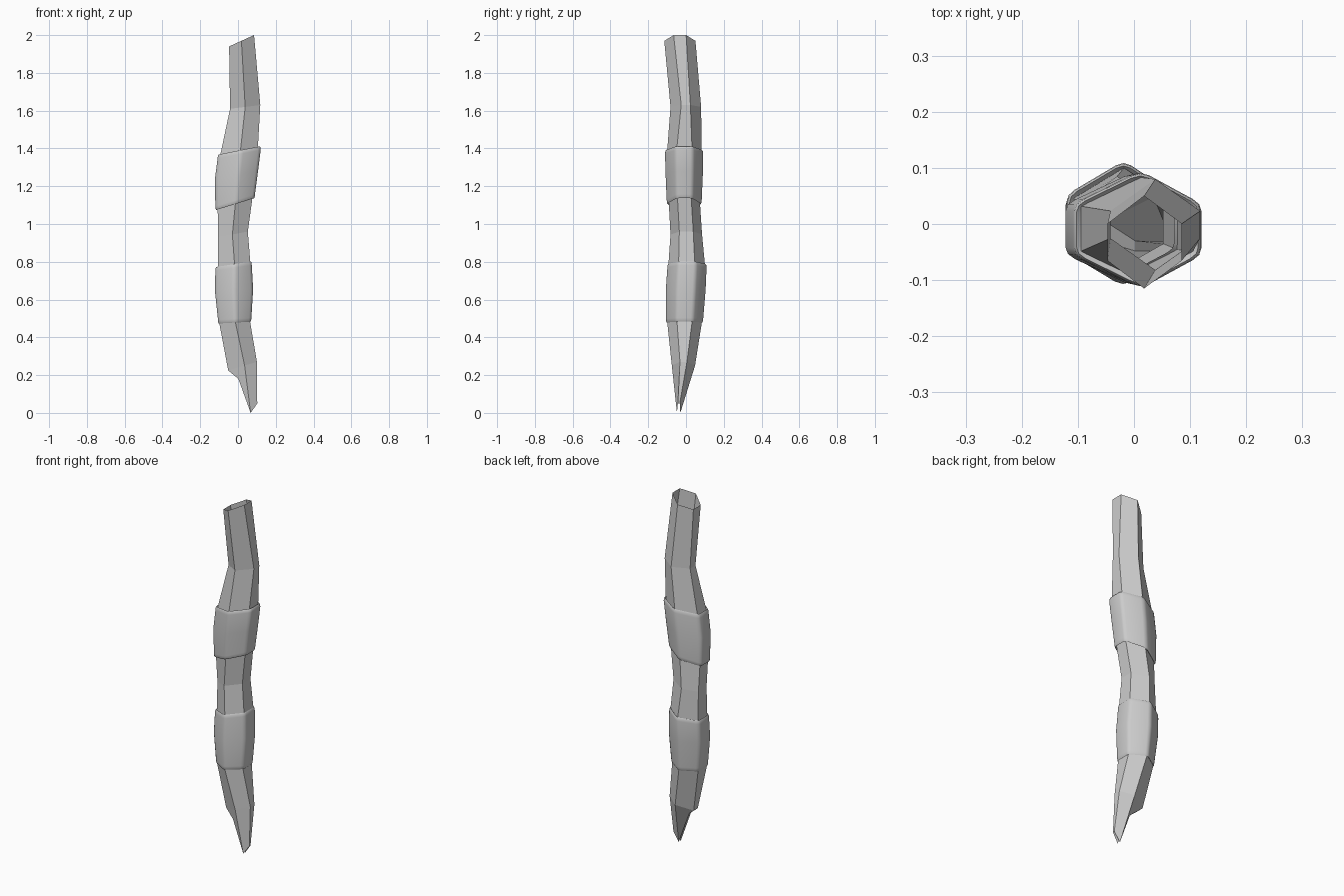
import bpy, bmesh
from mathutils import Vector

if "Cube" in bpy.data.objects:
    bpy.data.objects.remove(bpy.data.objects["Cube"])


def hex_ring(xl, xr, zl, zr, yf, yb, xf, pair=0.22):
    """Tilted hexagon: one front and one back corner, a pair of corners on each side."""
    yc, d = (yf + yb) / 2, (yb - yf) * pair
    z = zl + (zr - zl) * (xf - xl) / (xr - xl)
    return [Vector(p) for p in (
        (xf, yf, z), (xr, yc - d, zr), (xr, yc + d, zr),
        (xf, yb, z), (xl, yc + d, zl), (xl, yc - d, zl))]


def scaled(ring, s, dz=0):
    c = sum(ring, Vector()) / len(ring)
    return [c + (p - c) * s + Vector((0, 0, dz)) for p in ring]


def rounded(ring, t=0.14):
    """Replace every corner with a small three-point round."""
    out = []
    n = len(ring)
    for i, p in enumerate(ring):
        a, b = p.lerp(ring[i - 1], t), p.lerp(ring[(i + 1) % n], t)
        out += [a, (a + b) / 4 + p / 2, b]
    return out


def loft(name, rings, cap_end=False, smooth=None):
    bm = bmesh.new()
    loops = [[bm.verts.new(p) for p in r] for r in rings]
    n = len(loops[0])
    for a, b in zip(loops, loops[1:]):
        for i in range(n):
            j = (i + 1) % n
            bm.faces.new((b[i], b[j], a[j], a[i]))
    if cap_end:
        bm.faces.new(loops[-1][::-1])
    me = bpy.data.meshes.new(name)
    bm.to_mesh(me)
    bm.free()
    ob = bpy.data.objects.new(name, me)
    bpy.context.collection.objects.link(ob)
    if smooth:
        bpy.context.view_layer.objects.active = ob
        ob.select_set(True)
        bpy.ops.object.shade_smooth_by_angle(angle=smooth)
        ob.select_set(False)
    return ob


# Crooked hexagonal shaft, open at the top, pinched to a slanted blade tip
shaft = [hex_ring(*r) for r in (
    (-0.047, 0.085, 1.94, 2.00, -0.115, 0.050, 0.018, 0.20),
    (-0.042, 0.118, 1.61, 1.63, -0.082, 0.080, 0.038, 0.15),
    (-0.095, 0.105, 1.36, 1.40, -0.100, 0.083, 0.012),
    (-0.108, 0.078, 1.10, 1.15, -0.092, 0.073, -0.012),
    (-0.105, 0.052, 0.93, 0.96, -0.082, 0.085, -0.030),
    (-0.107, 0.065, 0.77, 0.80, -0.093, 0.100, -0.018),
    (-0.100, 0.063, 0.48, 0.49, -0.100, 0.085, -0.015),
    (-0.052, 0.100, 0.225, 0.27, -0.075, 0.048, 0.035, 0.15),
)]
shaft.append([Vector(p) for p in (
    (0.067, -0.048, 0.0), (0.102, -0.043, 0.05), (0.102, -0.033, 0.05),
    (0.067, -0.030, 0.0), (0.002, -0.030, 0.18), (0.002, -0.048, 0.18))])
loft("shaft", shaft, cap_end=True)


# Soft wrapped bands with rolled rims
def band(name, specs):
    r = [hex_ring(*s) for s in specs]
    rings = [scaled(r[0], 0.82, -0.015), scaled(r[0], 0.95, 0.002), scaled(r[0], 0.985, -0.004)]
    rings += [scaled(r[0], 1.0, -0.018)] + r[1:-1] + [scaled(r[-1], 1.0, 0.018)]
    rings += [scaled(r[-1], 0.985, 0.004), scaled(r[-1], 0.95, -0.002), scaled(r[-1], 0.82, 0.015)]
    loft(name, [rounded(q) for q in rings], smooth=1.0)


band("upper_band", (
    (-0.108, 0.120, 1.365, 1.41, -0.115, 0.095, 0.012),
    (-0.122, 0.106, 1.24, 1.28, -0.112, 0.093, 0.000),
    (-0.120, 0.090, 1.075, 1.14, -0.106, 0.087, -0.012)))
band("lower_band", (
    (-0.120, 0.073, 0.77, 0.80, -0.103, 0.113, -0.018),
    (-0.122, 0.080, 0.645, 0.655, -0.111, 0.108, -0.020),
    (-0.106, 0.071, 0.475, 0.485, -0.110, 0.095, -0.015)))
